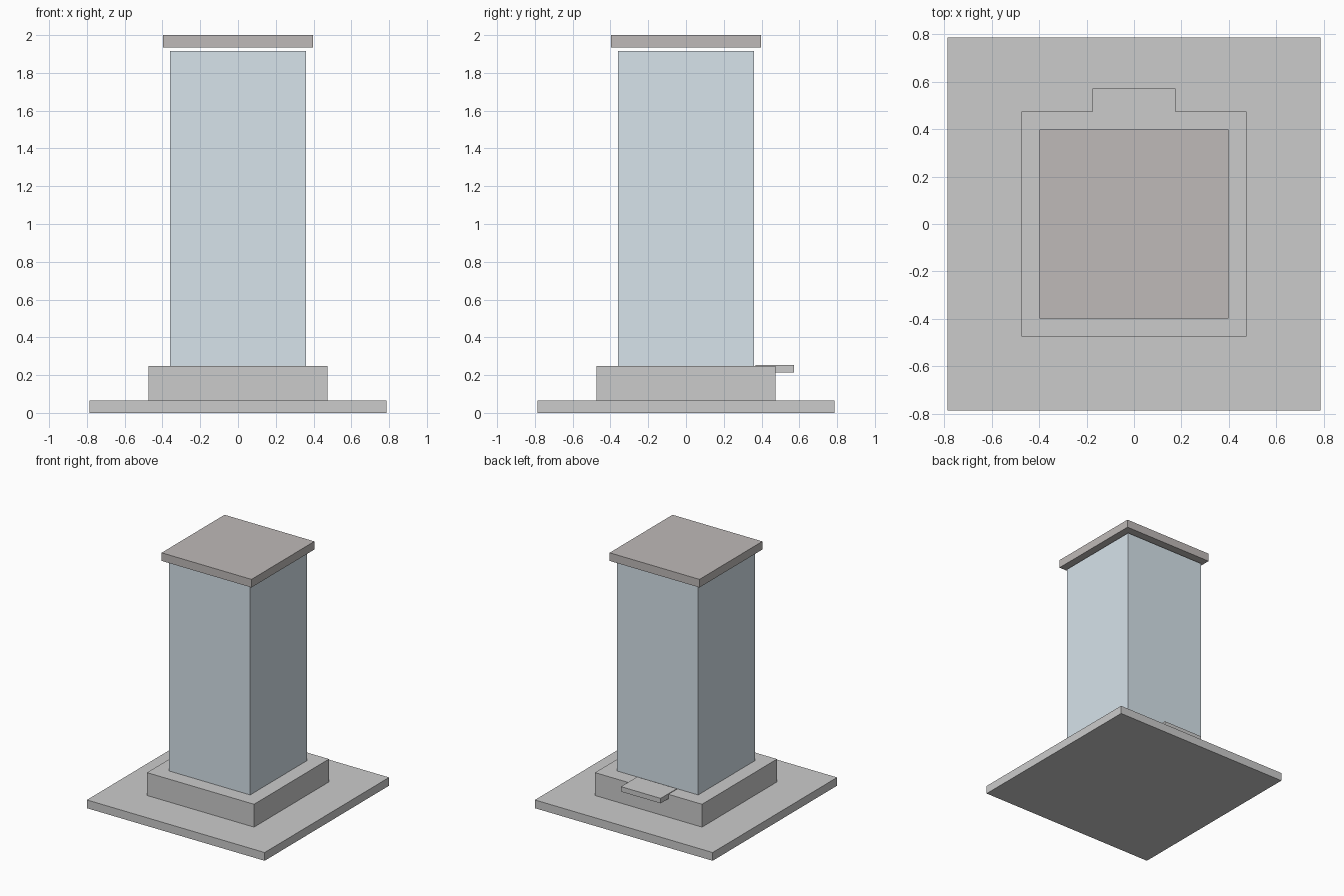
import bpy

if "Cube" in bpy.data.objects:
    bpy.data.objects.remove(bpy.data.objects["Cube"])


def box(name, x, y, z, colour=None):
    """Axis-aligned box from (min, max) ranges."""
    ranges = (x, y, z)
    bpy.ops.mesh.primitive_cube_add(size=1, location=[(a + b) / 2 for a, b in ranges])
    ob = bpy.context.object
    ob.name = name
    for v in ob.data.vertices:
        for i, (a, b) in enumerate(ranges):
            v.co[i] *= b - a
    if colour:
        mat = bpy.data.materials.new(name)
        mat.diffuse_color = (*colour, 1)
        mat.use_nodes = True
        mat.node_tree.nodes["Principled BSDF"].inputs["Base Color"].default_value = mat.diffuse_color
        ob.data.materials.append(mat)
    return ob


def centred(name, half, z, colour=None):
    return box(name, (-half, half), (-half, half), z, colour)


# Ground slab and plinth
centred("base_slab", 0.787, (0.0, 0.066))
centred("plinth", 0.474, (0.066, 0.249))

# Glass tower shaft
centred("glass_shaft", 0.359, (0.249, 1.916), (0.68, 0.77, 0.83))

# Roof slab, floating just above the glass
centred("roof_slab", 0.398, (1.935, 2.0), (0.52, 0.49, 0.48))

# Doorstep at the back, overhanging the plinth
box("doorstep", (-0.176, 0.176), (0.368, 0.572), (0.214, 0.254), (0.66, 0.67, 0.69))
